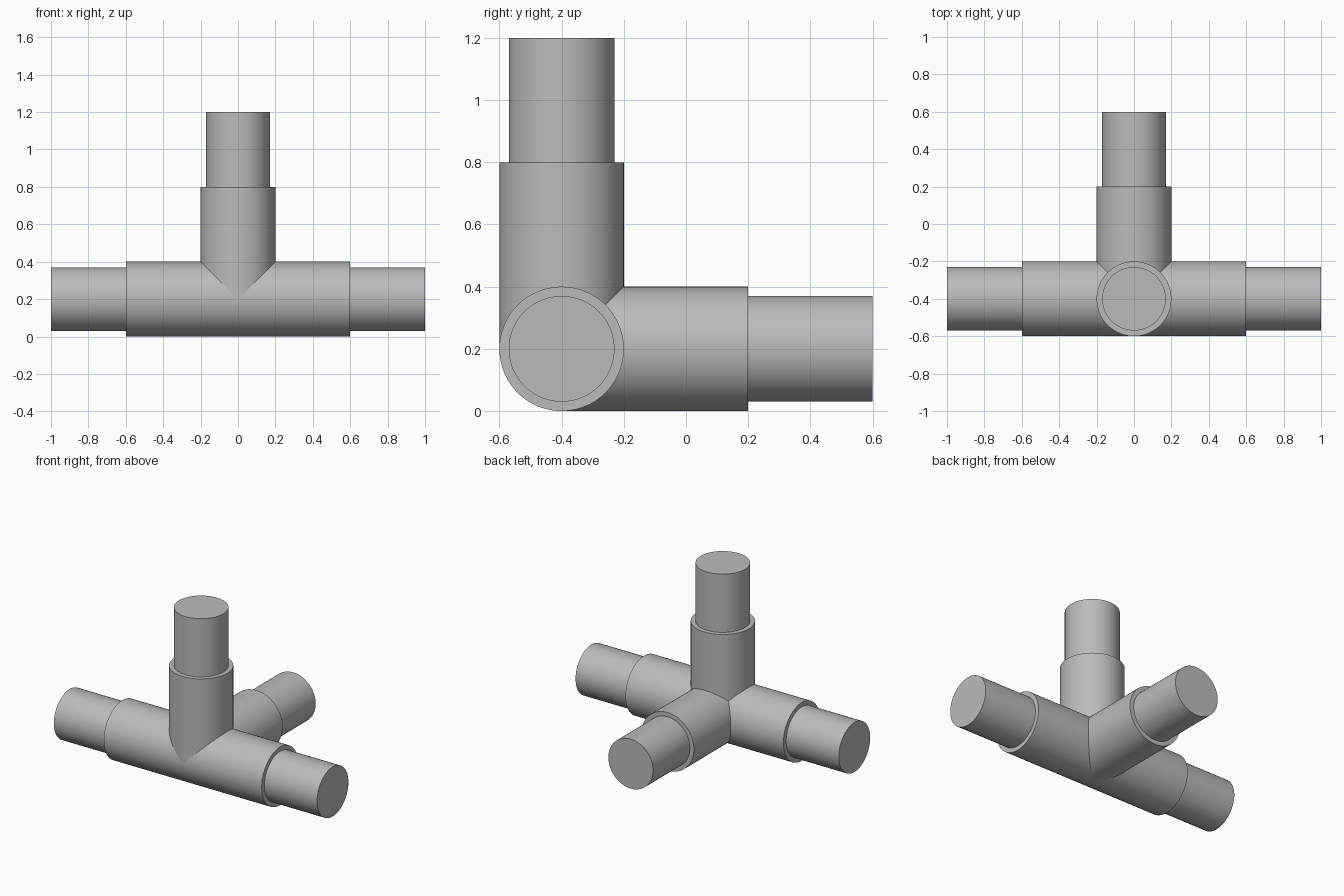
import bpy, bmesh, math
from mathutils import Vector

cube = bpy.data.objects.get("Cube")
if cube:
    bpy.data.objects.remove(cube, do_unlink=True)

CENTRE = Vector((0, -0.4, 0.2))
BODY_R, SPIGOT_R = 0.2, 0.17
BODY_L, SPIGOT_L = 0.6, 1.0
SIDES = 96

grey = bpy.data.materials.new("plain grey")
grey.use_nodes = True
colour = (0.5, 0.5, 0.5, 1)
grey.diffuse_color = colour
grey.node_tree.nodes["Principled BSDF"].inputs["Base Color"].default_value = colour


def stepped_pipe(name, profile, axis):
    """Lathe (distance, radius) points around an axis through the joint centre."""
    bm = bmesh.new()
    turn = Vector(axis).to_track_quat('Z', 'Y').to_matrix()
    rings = []
    for d, r in profile:
        ring = []
        for i in range(SIDES):
            a = math.tau * i / SIDES
            ring.append(bm.verts.new(turn @ Vector((r * math.cos(a), r * math.sin(a), d))))
        rings.append(ring)
    for low, high in zip(rings, rings[1:]):
        for i in range(SIDES):
            j = (i + 1) % SIDES
            bm.faces.new((low[i], low[j], high[j], high[i]))
    bm.faces.new(rings[0][::-1])
    bm.faces.new(rings[-1])
    mesh = bpy.data.meshes.new(name)
    bm.to_mesh(mesh)
    bm.free()
    mesh.materials.append(grey)
    obj = bpy.data.objects.new(name, mesh)
    obj.location = CENTRE
    bpy.context.collection.objects.link(obj)
    bpy.ops.object.select_all(action='DESELECT')
    obj.select_set(True)
    bpy.context.view_layer.objects.active = obj
    bpy.ops.object.shade_smooth_by_angle(angle=math.radians(30))


# Sleeve with a narrower spigot at its outer end
arm = [(BODY_L, BODY_R), (BODY_L, SPIGOT_R), (SPIGOT_L, SPIGOT_R)]
mirrored_arm = [(-d, r) for d, r in reversed(arm)]

# Straight run from side to side, and the two branches from its middle
stepped_pipe("cross_pipe", mirrored_arm + arm, (1, 0, 0))
stepped_pipe("back_branch", [(0, BODY_R)] + arm, (0, 1, 0))
stepped_pipe("upright_branch", [(0, BODY_R)] + arm, (0, 0, 1))
